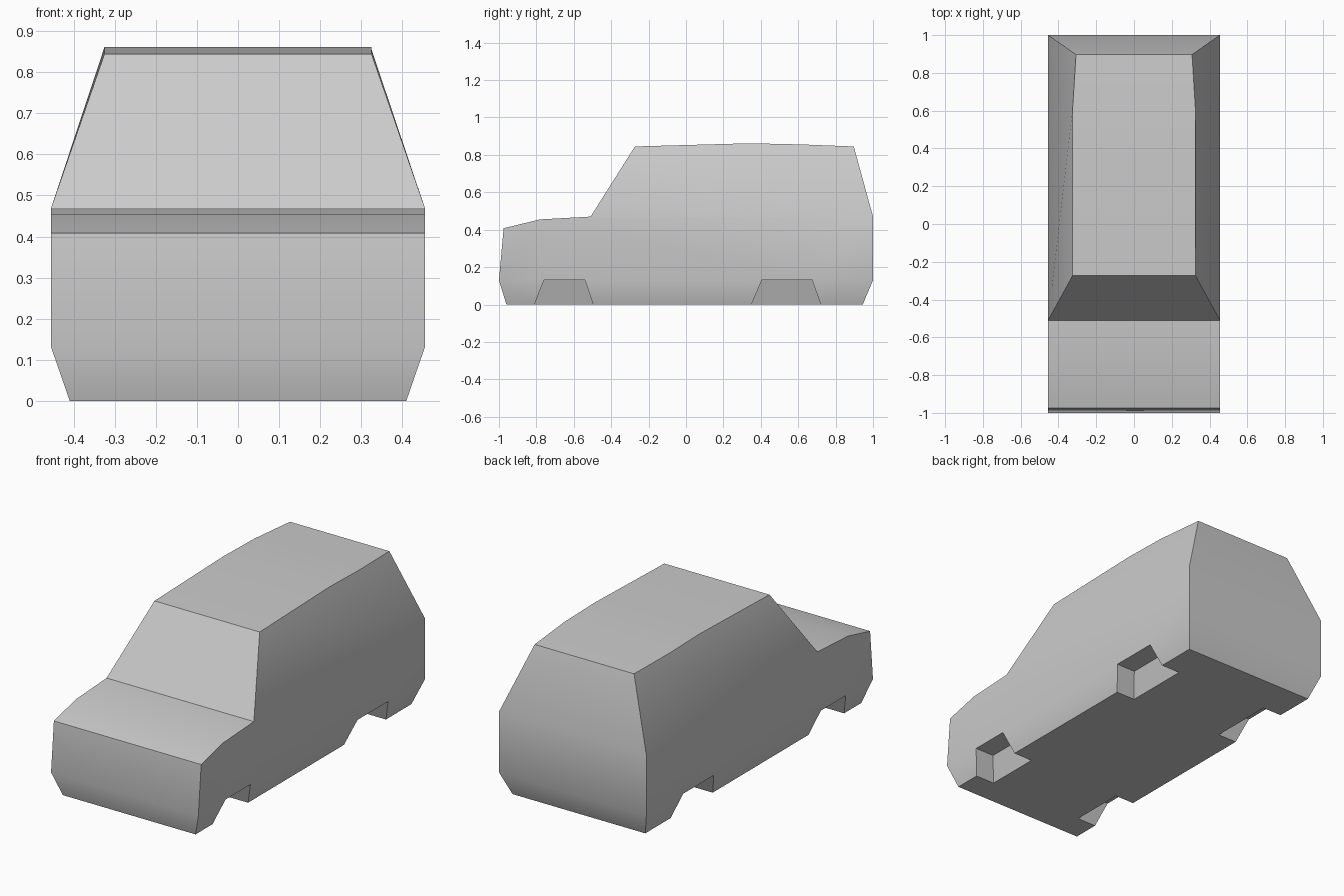
import bpy, bmesh
from mathutils import Vector

if "Cube" in bpy.data.objects:
    bpy.data.objects.remove(bpy.data.objects["Cube"])

BELT, SILL = 0.47, 0.13
HALF_W, FLOOR_W, ROOF_W, ROOF_REAR_W = 0.455, 0.41, 0.325, 0.307


def prism(name, profile, x0, x1):
    """Extrude a (y, z) profile from x0 to x1."""
    bm = bmesh.new()
    face = bm.faces.new([bm.verts.new((x0, y, z)) for y, z in profile])
    ext = bmesh.ops.extrude_face_region(bm, geom=[face])["geom"]
    verts = [v for v in ext if isinstance(v, bmesh.types.BMVert)]
    bmesh.ops.translate(bm, verts=verts, vec=(x1 - x0, 0, 0))
    bmesh.ops.recalc_face_normals(bm, faces=bm.faces)
    mesh = bpy.data.meshes.new(name)
    obj = bpy.data.objects.new(name, mesh)
    bpy.context.collection.objects.link(obj)
    return obj, bm


def finish(obj, bm):
    bmesh.ops.recalc_face_normals(bm, faces=bm.faces)
    bm.to_mesh(obj.data)
    bm.free()


# Body shell: side silhouette extruded, cut at sill and belt, then tapered
side = [(-0.96, 0), (-1, SILL), (-0.975, 0.408), (-0.78, 0.455), (-0.51, BELT),
        (-0.273, 0.845), (0.34, 0.862), (0.61, 0.856), (0.897, 0.845),
        (1, BELT), (1, SILL), (0.945, 0)]
body, bm = prism("car_body", side, -HALF_W, HALF_W)
for z in (SILL, BELT):
    bmesh.ops.bisect_plane(bm, geom=bm.verts[:] + bm.edges[:] + bm.faces[:],
                           plane_co=Vector((0, 0, z)), plane_no=Vector((0, 0, 1)))
for v in bm.verts:
    s = 1 if v.co.x > 0 else -1
    if v.co.z < 0.01:
        v.co.x = s * FLOOR_W
    elif v.co.z > 0.8:
        v.co.x = s * (ROOF_REAR_W if v.co.y > 0.8 else ROOF_W)
finish(body, bm)

# Wheel arches: trapezoid notches whose inner wall follows the sill slope
DEPTH, DROP = 0.117, 0.1
slope = (HALF_W - FLOOR_W) / SILL
arches = {"front": (-0.81, -0.76, -0.54, -0.497), "rear": (0.35, 0.405, 0.675, 0.72)}
cutters = []
for label, (a, b, c, d) in arches.items():
    k = DROP / SILL
    shape = [(a - (b - a) * k, -DROP), (b, SILL), (c, SILL), (d + (d - c) * k, -DROP)]
    for s in (-1, 1):
        cut, bm = prism(f"{label}_arch_cutter", shape, s * 0.3, s * 0.6)
        for v in bm.verts:
            if abs(v.co.x) < 0.5:
                v.co.x = s * (HALF_W - DEPTH - slope * (SILL - v.co.z))
        finish(cut, bm)
        cut.hide_render = True
        cutters.append(cut)

bpy.context.view_layer.objects.active = body
body.select_set(True)
for cut in cutters:
    mod = body.modifiers.new("arch", 'BOOLEAN')
    mod.operation = 'DIFFERENCE'
    mod.solver = 'EXACT'
    mod.object = cut
    bpy.ops.object.modifier_apply(modifier=mod.name)
for cut in cutters:
    bpy.data.objects.remove(cut)

# Soft shading across the gentle creases only
bpy.ops.object.shade_smooth_by_angle(angle=0.52)
